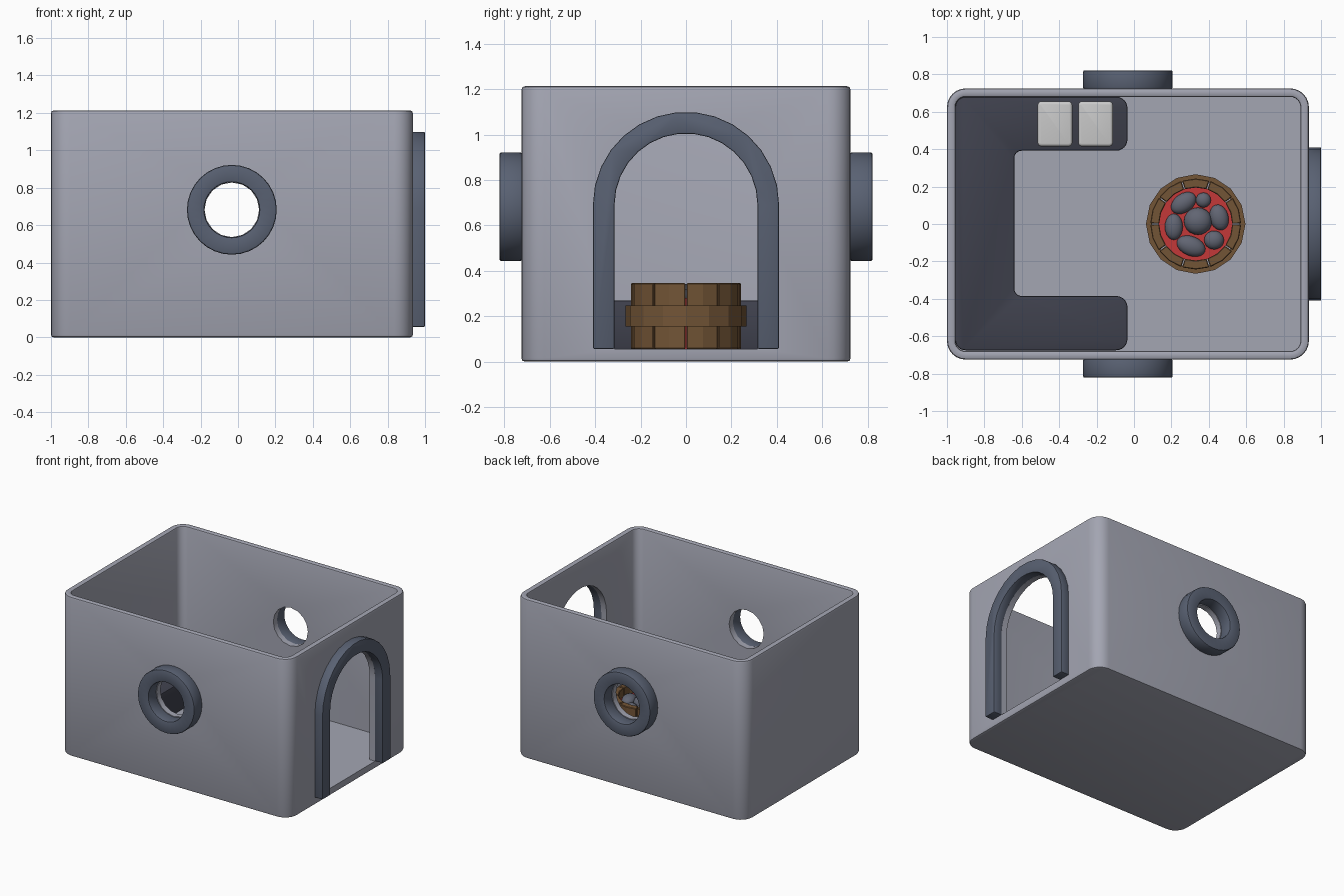
import bpy, bmesh, math
from mathutils import Vector, Matrix

if "Cube" in bpy.data.objects:
    bpy.data.objects.remove(bpy.data.objects["Cube"])


def material(name, rgb):
    m = bpy.data.materials.new(name)
    m.diffuse_color = (*rgb, 1)
    m.use_nodes = True
    m.node_tree.nodes["Principled BSDF"].inputs["Base Color"].default_value = m.diffuse_color
    return m


WALL = material("wall_grey", (0.37, 0.38, 0.45))
TRIM = material("trim_slate", (0.10, 0.12, 0.17))
DARK = material("bench_dark", (0.05, 0.053, 0.075))
WOOD = material("wood", (0.17, 0.09, 0.037))
RED = material("ember_red", (0.55, 0.04, 0.04))
PALE = material("towel", (0.58, 0.58, 0.55))
STONE = material("stone", (0.12, 0.13, 0.17))

# Maps (profile u, profile v, depth) to world axes
AXES = {
    'Z': lambda u, v, w: (u, v, w),
    'X': lambda u, v, w: (w, u, v),
    'Y': lambda u, v, w: (u, w, v),
}


def fillet(corners, steps=6):
    """Round the square corners (x, y, radius) of an outline."""
    out = []
    for i, (x, y, r) in enumerate(corners):
        p = Vector((x, y))
        a = (Vector(corners[i - 1][:2]) - p).normalized() * r
        b = (Vector(corners[(i + 1) % len(corners)][:2]) - p).normalized() * r
        for k in range(steps + 1):
            t = math.pi / 2 * k / steps
            out.append(p + a + b - b * math.cos(t) - a * math.sin(t))
    return out


def rounded_rect(x0, x1, y0, y1, r):
    return fillet([(x0, y0, r), (x1, y0, r), (x1, y1, r), (x0, y1, r)])


def circle(cx, cy, r, n):
    return [(cx + r * math.cos(2 * math.pi * i / n),
             cy + r * math.sin(2 * math.pi * i / n)) for i in range(n)]


def skin(name, loops, mat, axis='Z', closed=False):
    """Bridge equal-length loops [(outline, depth)]; cap the ends or close."""
    bm = bmesh.new()
    rings = [[bm.verts.new(AXES[axis](p[0], p[1], w)) for p in pts] for pts, w in loops]
    n = len(rings[0])
    pairs = list(zip(rings, rings[1:]))
    if closed:
        pairs.append((rings[-1], rings[0]))
    else:
        bm.faces.new(rings[0])
        bm.faces.new(rings[-1])
    for a, b in pairs:
        for i in range(n):
            j = (i + 1) % n
            bm.faces.new((a[i], a[j], b[j], b[i]))
    bmesh.ops.recalc_face_normals(bm, faces=bm.faces)
    me = bpy.data.meshes.new(name)
    bm.to_mesh(me)
    bm.free()
    ob = bpy.data.objects.new(name, me)
    bpy.context.collection.objects.link(ob)
    if mat:
        me.materials.append(mat)
    return ob


def prism(name, pts, w0, w1, mat, axis='Z'):
    return skin(name, [(pts, w0), (pts, w1)], mat, axis)


def finish(ob, bevel=0, segments=2, angle=35, smooth=True):
    bpy.ops.object.select_all(action='DESELECT')
    bpy.context.view_layer.objects.active = ob
    ob.select_set(True)
    if bevel:
        m = ob.modifiers.new("Bevel", 'BEVEL')
        m.width, m.segments = bevel, segments
        m.limit_method, m.angle_limit = 'ANGLE', math.radians(50)
    for m in list(ob.modifiers):
        bpy.ops.object.modifier_apply(modifier=m.name)
    if smooth:
        bpy.ops.object.shade_smooth_by_angle(angle=math.radians(angle))


def arch(half, n=15):
    """Arch outline from the right foot over the top to the left foot."""
    curve = [(half * math.cos(math.pi * i / n), 0.69 + half * math.sin(math.pi * i / n))
             for i in range(n + 1)]
    return [(half, 0.056)] + curve + [(-half, 0.056)]


# Open room shell: floor, walls and softened rim
X0, X1, Y, H, T = -1.0, 0.935, 0.725, 1.213, 0.045


def shell_loop(inset, r, z):
    return rounded_rect(X0 + inset, X1 - inset, -Y + inset, Y - inset, r), z


room = skin("room_shell", [
    shell_loop(0.015, 0.085, 0), shell_loop(0.004, 0.096, 0.004), shell_loop(0, 0.1, 0.015),
    shell_loop(0, 0.1, H - 0.015), shell_loop(0.004, 0.096, H - 0.004),
    shell_loop(0.015, 0.085, H), shell_loop(T - 0.012, 0.067, H),
    shell_loop(T - 0.003, 0.058, H - 0.004), shell_loop(T, 0.055, H - 0.012),
    shell_loop(T, 0.055, 0.055)], WALL)

# Door and window openings
WX, WZ = -0.033, 0.682
cutters = [prism("door_cutter", arch(0.315), 0.8, 1.1, None, 'X'),
           prism("window_cutter", circle(WX, WZ, 0.146, 16), -1, 1, None, 'Y')]
for c in cutters:
    c.hide_render = True
    m = room.modifiers.new("Opening", 'BOOLEAN')
    m.operation, m.solver, m.object = 'DIFFERENCE', 'EXACT', c
finish(room)
for c in cutters:
    bpy.data.objects.remove(c)

# Arched door frame
frame = prism("door_frame", arch(0.41) + arch(0.315)[::-1], X1 - 0.005, 1.0, TRIM, 'X')
finish(frame, 0.006)

# Round window frames on the front and back walls
for side, s in (("front", -1), ("back", 1)):
    ring = skin(f"{side}_window_frame", [
        (circle(WX, WZ, r, 32), s * d) for r, d in
        ((0.147, Y - 0.003), (0.24, Y - 0.003), (0.24, 0.822), (0.147, 0.822))],
        TRIM, 'Y', closed=True)
    finish(ring, 0.01)

# U-shaped bench
bench = prism("bench", fillet([
    (-0.956, -0.675, 0.055), (-0.035, -0.675, 0.06), (-0.035, -0.385, 0.06),
    (-0.64, -0.385, 0.04), (-0.64, 0.392, 0.04), (-0.035, 0.392, 0.06),
    (-0.035, 0.68, 0.06), (-0.956, 0.68, 0.055)]), 0.054, 0.27, DARK)
finish(bench, 0.008)

# Two folded towels on the bench
for i, x in enumerate((-0.515, -0.298)):
    towel = prism(f"towel_{i + 1}", rounded_rect(x, x + 0.185, 0.415, 0.655, 0.02),
                  0.268, 0.325, PALE)
    finish(towel, 0.015, 3)

# Barrel staves
BX, BY = 0.33, 0.0
STAVES = 10
for i in range(STAVES):
    a0 = 2 * math.pi * i / STAVES + 0.012
    span = 2 * math.pi / STAVES - 0.024
    angles = [a0 + span * k / 2 for k in range(3)]
    pts = [(BX + r * math.cos(a), BY + r * math.sin(a))
           for r, seq in ((0.243, angles), (0.195, angles[::-1])) for a in seq]
    finish(prism(f"barrel_stave_{i + 1}", pts, 0.055, 0.345, WOOD), 0.004, 1, smooth=False)

# Barrel hoop
skin("barrel_hoop", [(circle(BX, BY, r, 16), z) for r, z in
                     ((0.235, 0.155), (0.266, 0.155), (0.266, 0.247), (0.235, 0.247))],
     WOOD, closed=True)

# Glowing bed with heated stones: x, y, radius, radius, turn
finish(prism("ember_bed", circle(BX, BY, 0.198, 32), 0.056, 0.28, RED))
stones = [(0.265, 0.112, 0.074, 0.05, 35), (0.371, 0.128, 0.04, 0.04, 0),
          (0.455, 0.035, 0.05, 0.07, 15), (0.342, 0.015, 0.075, 0.073, 0),
          (0.213, -0.015, 0.048, 0.07, 0), (0.305, -0.118, 0.08, 0.052, -22),
          (0.428, -0.086, 0.053, 0.05, 0)]
for i, (x, y, rx, ry, turn) in enumerate(stones):
    me = bpy.data.meshes.new("heated_stone")
    bm = bmesh.new()
    bmesh.ops.create_uvsphere(bm, u_segments=20, v_segments=12, radius=1)
    bm.transform(Matrix.Translation((x, y, 0.288)) @ Matrix.Rotation(math.radians(turn), 4, 'Z')
                 @ Matrix.Diagonal((rx, ry, min(rx, ry) * 0.75, 1)))
    bm.to_mesh(me)
    bm.free()
    me.materials.append(STONE)
    ob = bpy.data.objects.new(f"heated_stone_{i + 1}", me)
    bpy.context.collection.objects.link(ob)
    finish(ob, angle=60)
